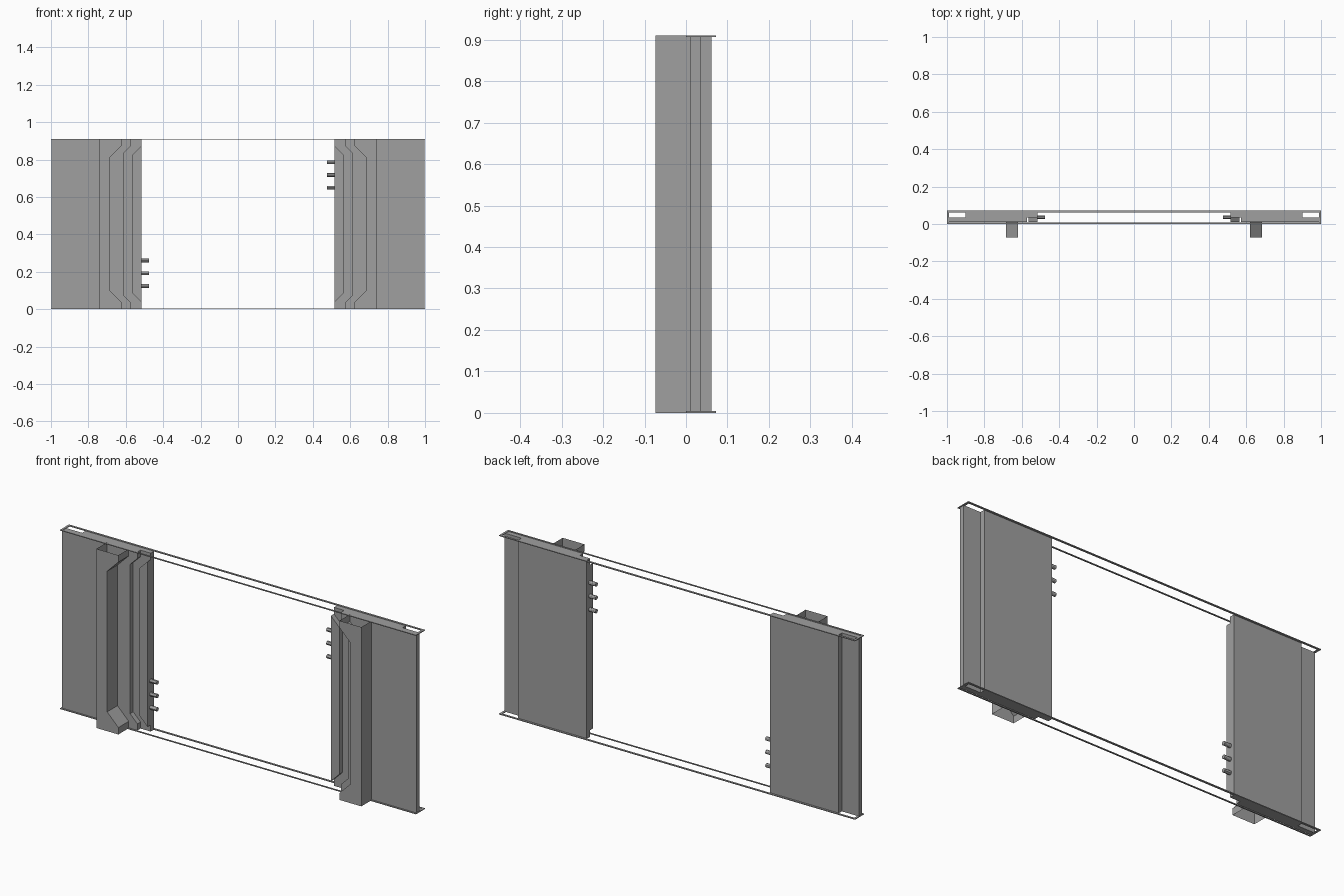
import bpy, bmesh, math
from mathutils import Matrix

if "Cube" in bpy.data.objects:
    bpy.data.objects.remove(bpy.data.objects["Cube"])

H = 0.91        # overall height
LIP = 0.035     # height where the bent edges straighten out

steel = bpy.data.materials.new("plain grey")
steel.use_nodes = True
GREY = (0.35, 0.35, 0.35, 1)
steel.diffuse_color = GREY
steel.node_tree.nodes["Principled BSDF"].inputs["Base Color"].default_value = GREY


def finish(name, bm, mirror=False):
    bmesh.ops.recalc_face_normals(bm, faces=bm.faces)
    mesh = bpy.data.meshes.new(name)
    bm.to_mesh(mesh)
    bm.free()
    mesh.materials.append(steel)
    ob = bpy.data.objects.new(name, mesh)
    bpy.context.collection.objects.link(ob)
    if mirror:
        ob.modifiers.new("other side", "MIRROR").use_axis[0] = True
    return ob


def prism(name, outline, y0, y1, hollow=False):
    """Extrude an x-z outline along y; hollow leaves top, bottom and back open."""
    bm = bmesh.new()
    face = bm.faces.new([bm.verts.new((x, y0, z)) for x, z in outline])
    geom = bmesh.ops.extrude_face_region(bm, geom=[face], use_keep_orig=True)["geom"]
    moved = [g for g in geom if isinstance(g, bmesh.types.BMVert)]
    bmesh.ops.translate(bm, vec=(0, y1 - y0, 0), verts=moved)
    bmesh.ops.recalc_face_normals(bm, faces=bm.faces)
    if hollow:
        gone = [f for f in bm.faces if abs(f.normal.z) > 0.99 or f.normal.y > 0.99]
        bmesh.ops.delete(bm, geom=gone, context="FACES")
    return finish(name, bm, True)


def bent(x_mid, x_end, z0, z1):
    """Edge line, bottom to top, that bends at 45 degrees near both ends."""
    run = LIP + abs(x_mid - x_end)
    return [(x_end, z0), (x_end, LIP), (x_mid, run),
            (x_mid, H - run), (x_end, H - LIP), (x_end, z1)]


def rect(x0, x1, z0, z1):
    return [(x0, z0), (x1, z0), (x1, z1), (x0, z1)]


# Door leaves: back layer, front layer and the block beyond the bent groove
B, T = 0.002, H - 0.002
prism("door_back_layer", rect(0.515, 0.9, B, T), 0.035, 0.061)
prism("door_front_layer", bent(0.613, 0.572, B, T) + [(0.996, T), (0.996, B)], 0.01, 0.035)
prism("door_edge_block", bent(0.563, 0.515, B, T)[1:5], 0.01, 0.035)

# Handles: open-ended boxes with a bent inner wall
prism("handle", bent(0.684, 0.621, 0, H) + [(0.744, H), (0.744, 0)], -0.073, 0.01, True)

# Thin frames at top and bottom acting as rails
for name, z in (("bottom_rail", 0), ("top_rail", H - 0.004)):
    bm = bmesh.new()
    outer = [(-1, 0), (1, 0), (1, 0.072), (-1, 0.072)]
    inner = [(-0.989, 0.007), (0.989, 0.007), (0.989, 0.062), (-0.989, 0.062)]
    o, i = ([bm.verts.new((x, y, z)) for x, y in ring] for ring in (outer, inner))
    for a in range(4):
        b = (a + 1) % 4
        bm.faces.new((o[a], o[b], i[b], i[a]))
    geom = bmesh.ops.extrude_face_region(bm, geom=bm.faces[:], use_keep_orig=True)["geom"]
    bmesh.ops.translate(bm, vec=(0, 0, 0.004),
                        verts=[g for g in geom if isinstance(g, bmesh.types.BMVert)])
    finish(name, bm)

# Locking pins: low on one leaf, high on the other
for side, name in ((-1, "low_pin"), (1, "high_pin")):
    for k in range(3):
        z = 0.124 + 0.068 * k
        bm = bmesh.new()
        place = Matrix.Translation((side * 0.502, 0.036, z if side < 0 else H - z))
        bmesh.ops.create_cone(bm, cap_ends=True, segments=12, radius1=0.01, radius2=0.01,
                              depth=0.05, matrix=place @ Matrix.Rotation(math.pi / 2, 4, "Y"))
        pin = finish(f"{name}_{k + 1}", bm)
        bpy.context.view_layer.objects.active = pin
        bpy.ops.object.select_all(action="DESELECT")
        pin.select_set(True)
        bpy.ops.object.shade_smooth_by_angle()
